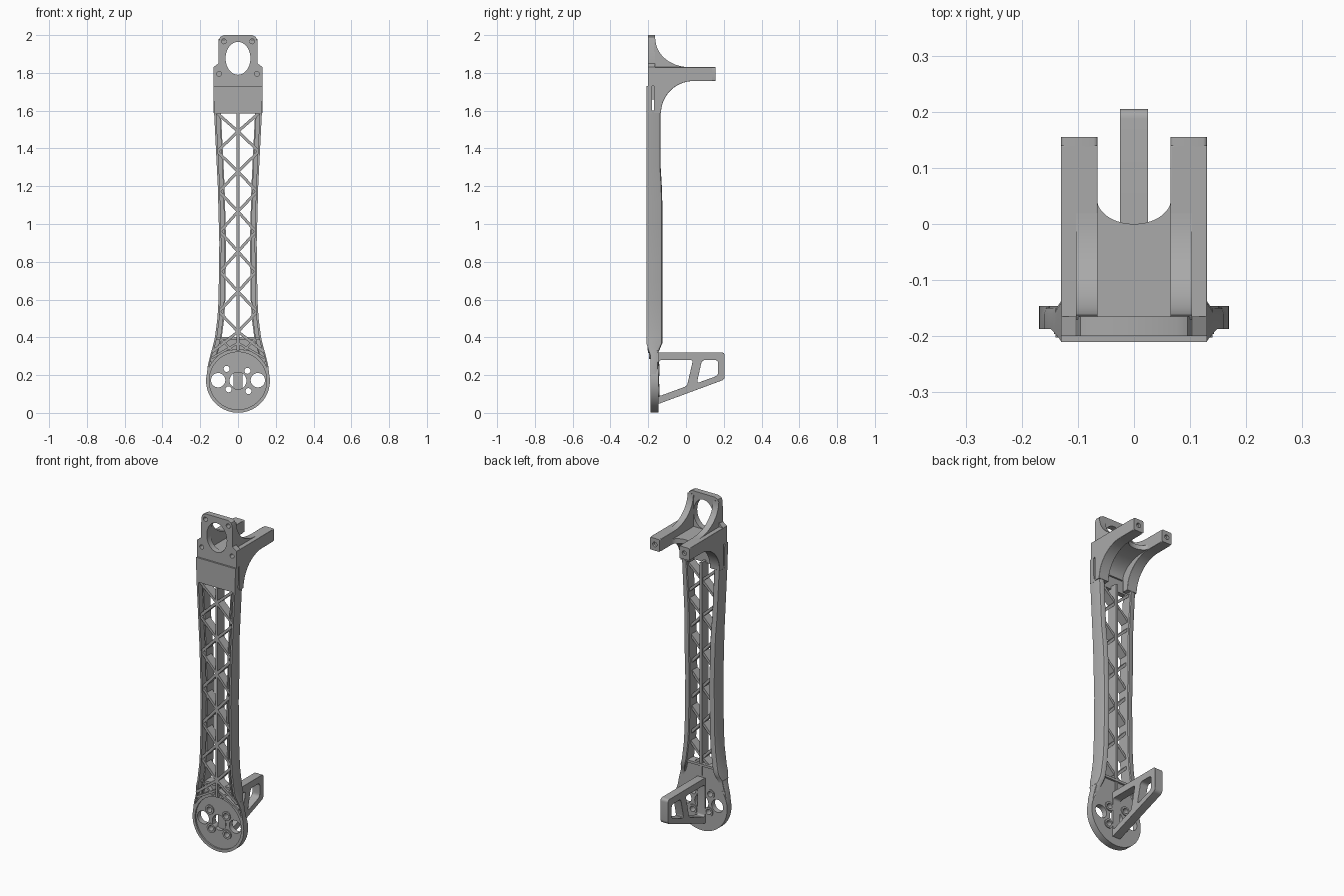
import bpy, bmesh, math
from mathutils import Matrix

cube = bpy.data.objects.get("Cube")
if cube:
    bpy.data.objects.remove(cube, do_unlink=True)

GREY = (0.4, 0.4, 0.4, 1)
grey = bpy.data.materials.new("grey_plastic")
grey.use_nodes = True
grey.diffuse_color = GREY
grey.node_tree.nodes["Principled BSDF"].inputs["Base Color"].default_value = GREY

# drawing plane -> matrix taking local (u, v, depth) to the model
PLANES = {
    "xz": Matrix(((1, 0, 0, 0), (0, 0, 1, 0), (0, 1, 0, 0), (0, 0, 0, 1))),
    "yz": Matrix(((0, 0, 1, 0), (1, 0, 0, 0), (0, 1, 0, 0), (0, 0, 0, 1))),
    "xy": Matrix.Identity(4),
}


def finish(name, bm, bevel=0):
    bmesh.ops.remove_doubles(bm, verts=bm.verts, dist=0.0002)
    bmesh.ops.recalc_face_normals(bm, faces=bm.faces)
    mesh = bpy.data.meshes.new(name)
    bm.to_mesh(mesh)
    bm.free()
    mesh.materials.append(grey)
    obj = bpy.data.objects.new(name, mesh)
    bpy.context.collection.objects.link(obj)
    if bevel:
        mod = obj.modifiers.new("rounded_edges", "BEVEL")
        mod.width, mod.segments = bevel, 2
        mod.limit_method, mod.angle_limit = "ANGLE", math.radians(50)
    bpy.ops.object.select_all(action="DESELECT")
    obj.select_set(True)
    bpy.context.view_layer.objects.active = obj
    bpy.ops.object.shade_smooth_by_angle(angle=math.radians(35))
    return obj


def panel(name, plane, loops, lo, hi, bevel=0):
    """Extrude an outline (first loop) with holes (other loops) from lo to hi."""
    curve = bpy.data.curves.new(name, "CURVE")
    curve.dimensions, curve.fill_mode = "2D", "BOTH"
    curve.extrude = (hi - lo) / 2
    for loop in loops:
        spline = curve.splines.new("POLY")
        spline.points.add(len(loop) - 1)
        for point, (u, v) in zip(spline.points, loop):
            point.co = (u, v, 0, 1)
        spline.use_cyclic_u = True
    temp = bpy.data.objects.new(name + "_outline", curve)
    bpy.context.collection.objects.link(temp)
    graph = bpy.context.evaluated_depsgraph_get()
    mesh = bpy.data.meshes.new_from_object(temp.evaluated_get(graph))
    bpy.data.objects.remove(temp, do_unlink=True)
    bm = bmesh.new()
    bm.from_mesh(mesh)
    bpy.data.meshes.remove(mesh)
    bm.transform(PLANES[plane] @ Matrix.Translation((0, 0, (lo + hi) / 2)))
    return finish(name, bm, bevel)


def arc(cu, cv, ru, rv=None, start=0, end=360, n=32):
    rv = rv or ru
    full = abs(end - start) == 360
    angles = [math.radians(start + (end - start) * i / (n if full else n - 1)) for i in range(n)]
    return [(cu + ru * math.cos(a), cv + rv * math.sin(a)) for a in angles]


def rounded(points, r, n=5):
    """Round every corner of a polygon with a quadratic blend."""
    out = []
    for i, (u, v) in enumerate(points):
        ends = []
        for pu, pv in (points[i - 1], points[(i + 1) % len(points)]):
            d = math.hypot(pu - u, pv - v)
            k = min(r / d, 0.45)
            ends.append((u + (pu - u) * k, v + (pv - v) * k))
        (au, av), (bu, bv) = ends
        for j in range(n + 1):
            t = j / n
            out.append(((1-t)**2 * au + 2*t*(1-t) * u + t*t * bu,
                        (1-t)**2 * av + 2*t*(1-t) * v + t*t * bv))
    return out


def bar(name, a, b, width, lo, hi):
    du, dv = b[0] - a[0], b[1] - a[1]
    k = width / 2 / math.hypot(du, dv)
    nu, nv = -dv * k, du * k
    panel(name, "xz", [[(a[0] + nu, a[1] + nv), (a[0] - nu, a[1] - nv),
                        (b[0] - nu, b[1] - nv), (b[0] + nu, b[1] + nv)]], lo, hi)


def lerp(table, z):
    for (z0, a), (z1, b) in zip(table, table[1:]):
        if z <= z1:
            t = max(0, (z - z0) / (z1 - z0))
            return a + (b - a) * t
    return table[-1][1]


# arm outline: half width, front and back depth by height
HALF = [(0.18, 0.168), (0.25, 0.16), (0.3, 0.148), (0.35, 0.134), (0.4, 0.122), (0.5, 0.109),
        (0.6, 0.103), (0.9, 0.099), (1.2, 0.107), (1.4, 0.117), (1.6, 0.127), (1.73, 0.13)]
FRONT = [(0.3, -0.187), (0.37, -0.21), (1.73, -0.21)]
BACK = [(0.32, -0.146), (0.37, -0.125), (1.15, -0.125), (1.3, -0.134), (1.73, -0.134)]
HEIGHTS = [0.18, 0.22, 0.25, 0.28, 0.3, 0.32, 0.35, 0.37, 0.4, 0.45] + [0.5 + 0.1 * i for i in range(12)]

# side rails: channels open to the front, lofted along the outline
WALL = 0.011
for side, label in ((1, "left"), (-1, "right")):
    bm = bmesh.new()
    rings = []
    for z in HEIGHTS:
        xo, yf, yb = lerp(HALF, z), lerp(FRONT, z), lerp(BACK, z)
        xi = xo - (0.022 if z < 0.3 else 0.036)
        wall = WALL if z > 0.3 else 0.008
        section = [(xo, yf), (xo, yb - 0.014), (xo - 0.004, yb - 0.004), (xo - 0.014, yb),
                   (xi + 0.004, yb), (xi, yb - 0.005), (xi, yf + 0.012), (xi + wall * 0.7, yf + 0.012),
                   (xi + wall * 0.7, yb - 0.016), (xo - wall, yb - 0.016), (xo - wall, yf)]
        rings.append([bm.verts.new((side * x, y, z)) for x, y in section])
    for low, high in zip(rings, rings[1:]):
        for i in range(len(low)):
            bm.faces.new((low[i - 1], low[i], high[i], high[i - 1]))
    bm.faces.new(rings[0])
    bm.faces.new(rings[-1])
    finish(label + "_rail", bm)

# lattice: spine and crossing diagonals
bar("spine", (0, 0.33), (0, 1.6), 0.015, -0.203, -0.14)
STEP = 0.212
for k in range(6):
    zc = 0.43 + STEP * k
    for side in (1, -1):
        for up in (1, -1):
            ze = zc + up * STEP / 2
            xe = lerp(HALF, ze) - 0.006
            bar("diagonal_brace", (0, zc), (side * xe, ze), 0.015, -0.202, -0.15)

# root web with fan ribs above the motor disc
tops = [0.27, 0.3, 0.35, 0.39]
right_edge = [(lerp(HALF, z) - 0.005, z) for z in tops]
left_edge = [(-x, z) for x, z in reversed(right_edge)]
panel("root_web", "xz", [right_edge + left_edge], -0.17, -0.146)
for side in (1, -1):
    bar("fan_rib", (0, 0.37), (side * 0.14, 0.29), 0.012, -0.196, -0.16)
    bar("root_rib", (side * 0.03, 0.33), (side * 0.09, 0.39), 0.01, -0.196, -0.16)
bar("root_crossbar", (-0.11, 0.395), (0.11, 0.395), 0.014, -0.19, -0.135)

# motor disc with its holes, rim and screw bosses
CZ = 0.17
big = [(-0.105, 0.173), (0.105, 0.173)]
small = [(-0.06, 0.233), (0.05, 0.223), (-0.05, 0.125), (0.055, 0.115)]
holes = [arc(0, CZ, 0.045)] + [arc(x, z, 0.038) for x, z in big] + [arc(x, z, 0.016, n=20) for x, z in small]
panel("motor_disc", "xz", [arc(0, CZ, 0.169, n=72)] + holes, -0.178, -0.146)
panel("disc_rim", "xz", [arc(0, CZ, 0.169, n=72), arc(0, CZ, 0.152, n=72)], -0.187, -0.17)
for x, z in small:
    panel("screw_boss", "xz", [arc(x, z, 0.027, n=24), arc(x, z, 0.016, n=20)], -0.185, -0.14)

# landing foot with two windows
foot = rounded([(-0.155, 0.32), (0.205, 0.32), (0.205, 0.177), (-0.155, 0.044)], 0.018)
window_near = rounded([(-0.143, 0.28), (0.037, 0.28), (0.005, 0.142), (-0.143, 0.088)], 0.015)
window_far = rounded([(0.085, 0.28), (0.17, 0.28), (0.17, 0.198), (0.057, 0.157)], 0.018)
panel("landing_foot", "yz", [foot, window_near, window_far], -0.025, 0.025, 0.004)

# front plates and the top tab
lower = [(0.127, 1.585), (0.13, 1.73)]
panel("front_plate", "xz", [lower + [(-x, z) for x, z in reversed(lower)]], -0.21, -0.18)
half = [(0.13, 1.73), (0.13, 1.83), (0.104, 1.85), (0.102, 1.97), (0.095, 1.99), (0.075, 2.0)]
screws = [arc(s * x, z, 0.013, n=20) for s in (1, -1) for x, z in ((0.075, 1.967), (0.1, 1.795))]
panel("top_tab", "xz", [half + [(-x, z) for x, z in reversed(half)],
                        arc(0, 1.877, 0.066, 0.087, n=48)] + screws, -0.2, -0.165)

# prongs with lower and upper gussets, screw holes in the tips
under = arc(0.04, 1.587, 0.172, 0.17, 180, 90, 16)
prong = [(-0.17, 1.587)] + under + [(0.14, 1.757), (0.14, 1.83), (-0.17, 1.83)]
gusset = [(-0.17, 1.82), (-0.17, 1.975)] + arc(0.02, 1.98, 0.182, 0.15, 180, 270, 16) + [(0.02, 1.82)]
for side, label in ((1, "left"), (-1, "right")):
    lo, hi = sorted((side * 0.065, side * 0.13))
    panel(label + "_prong", "yz", [prong], lo, hi, 0.005)
    tip = rounded([(lo, 1.757), (hi, 1.757), (hi, 1.83), (lo, 1.83)], 0.007, 3)
    panel(label + "_prong_tip", "xz", [tip, arc(side * 0.0975, 1.794, 0.014, n=20)], 0.138, 0.155)
    lo, hi = sorted((side * 0.065, side * 0.103))
    panel(label + "_gusset", "yz", [gusset], lo, hi)

# curved floor between the prongs, ending in a rounded notch
floor = [(-0.18, 1.66)] + arc(0.0, 1.66, 0.17, 0.1, 180, 90, 14) + [(0.0, 1.788), (-0.18, 1.788)]
panel("prong_floor", "yz", [floor], -0.067, 0.067)
notch = arc(0, 0.045, 0.066, 0.045, 180, 360, 24)
panel("floor_notch", "xy", [[(-0.066, -0.02)] + notch + [(0.066, -0.02)]], 1.76, 1.788)
